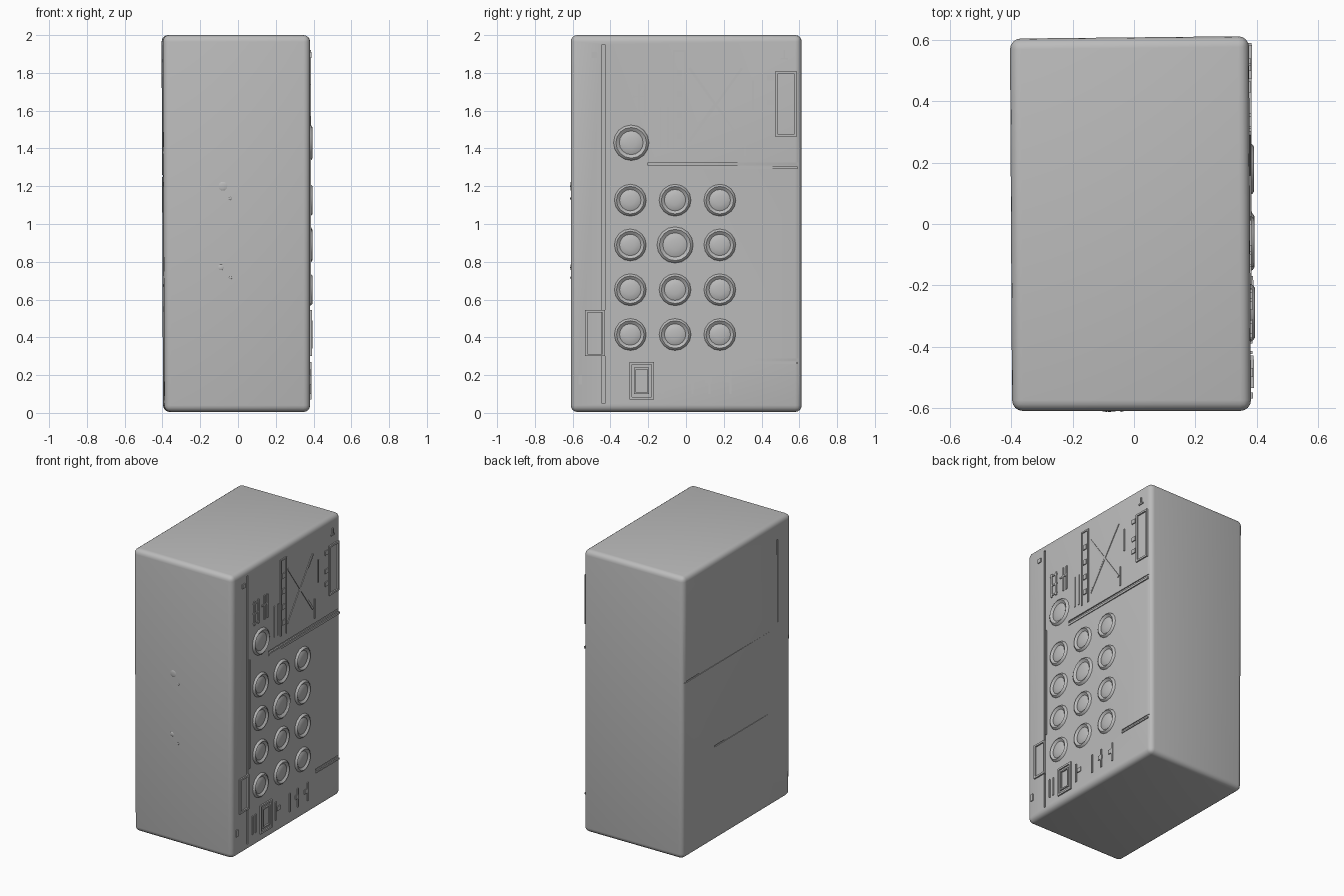
import bpy, bmesh, math
from mathutils import Vector

if "Cube" in bpy.data.objects:
    bpy.data.objects.remove(bpy.data.objects["Cube"])

grey = bpy.data.materials.new("plain grey")
grey.diffuse_color = (0.5, 0.5, 0.5, 1)
grey.use_nodes = True
grey.node_tree.nodes["Principled BSDF"].inputs["Base Color"].default_value = grey.diffuse_color


def make(name, bm, smooth=True):
    bmesh.ops.recalc_face_normals(bm, faces=bm.faces)
    me = bpy.data.meshes.new(name)
    bm.to_mesh(me)
    bm.free()
    ob = bpy.data.objects.new(name, me)
    bpy.context.collection.objects.link(ob)
    me.materials.append(grey)
    if smooth:
        bpy.ops.object.select_all(action='DESELECT')
        ob.select_set(True)
        bpy.context.view_layer.objects.active = ob
        bpy.ops.object.shade_smooth_by_angle(angle=math.radians(35))
    return ob


def box(bm, lo, hi, tilt=0.0):
    """Box between two corners, optionally turned about x."""
    vs = bmesh.ops.create_cube(bm, size=1)['verts']
    c = [(a + b) / 2 for a, b in zip(lo, hi)]
    for v in vs:
        x, y, z = [v.co[i] * (hi[i] - lo[i]) for i in range(3)]
        y, z = (y * math.cos(tilt) - z * math.sin(tilt),
                y * math.sin(tilt) + z * math.cos(tilt))
        v.co = Vector((c[0] + x, c[1] + y, c[2] + z))
    return vs


def face_x(y):
    return 0.379 - 0.006 * y


def bar(bm, y0, y1, z0, z1, h=0.006, tilt=0.0):
    """Low relief strip on the panel side."""
    x = face_x((y0 + y1) / 2)
    box(bm, (x - 0.01, y0, z0), (x + h, y1, z1), tilt)


def frame(bm, y0, y1, z0, z1, t=0.013, h=0.009):
    bar(bm, y0, y0 + t, z0, z1, h)
    bar(bm, y1 - t, y1, z0, z1, h)
    bar(bm, y0 + t, y1 - t, z0, z0 + t, h)
    bar(bm, y0 + t, y1 - t, z1 - t, z1, h)


def button(bm, y, z, r, sides=16):
    """Raised ring around a shallow domed cap, as one turned profile."""
    profile = [(1.08, -0.008), (1.0, 0.008), (0.9, 0.014), (0.8, 0.008),
               (0.7, 0.002), (0.6, 0.006), (0.3, 0.011)]
    x = face_x(y)
    rings = []
    for k, h in profile:
        rings.append([bm.verts.new((x + h,
                                    y + r * k * math.cos(2 * math.pi * i / sides),
                                    z + r * k * math.sin(2 * math.pi * i / sides)))
                      for i in range(sides)])
    for a, b in zip(rings, rings[1:]):
        for i in range(sides):
            j = (i + 1) % sides
            bm.faces.new((a[i], a[j], b[j], b[i]))
    bm.faces.new(rings[-1])
    bm.faces.new(rings[0][::-1])


# Casing: slightly skewed block with rounded edges
bm = bmesh.new()
for v in box(bm, (-0.39, -0.61, 0.005), (0.382, 0.605, 2.0)):
    if v.co.y > 0:
        v.co.x -= 0.007
    if v.co.x < 0 and v.co.z > 1:
        v.co.x -= 0.008
    if v.co.x > 0 and v.co.y > 0:
        v.co.y += 0.008
bmesh.ops.bevel(bm, geom=bm.edges[:], offset=0.035, segments=4,
                profile=0.5, affect='EDGES')
casing = make("casing", bm, False)

# Seam cutters for the two broad sides
bm = bmesh.new()
for lo, hi in [((0.371, -0.445, 0.05), (0.5, -0.43, 1.95)),
               ((0.369, -0.2, 1.31), (0.5, 0.7, 1.325)),
               ((0.369, 0.33, 0.275), (0.5, 0.7, 0.288)),
               ((-0.6, -0.46, 0.28), (-0.393, -0.445, 1.87)),
               ((-0.6, -0.5, 1.25), (-0.396, 0.7, 1.26)),
               ((-0.6, -0.35, 0.67), (-0.392, 0.25, 0.68))]:
    box(bm, lo, hi)
cutter = make("seam_cutter", bm, False)
mod = casing.modifiers.new("seams", 'BOOLEAN')
mod.operation, mod.object, mod.solver = 'DIFFERENCE', cutter, 'EXACT'
bpy.context.view_layer.objects.active = casing
casing.select_set(True)
bpy.ops.object.modifier_apply(modifier="seams")
bpy.data.objects.remove(cutter)
bpy.ops.object.select_all(action='DESELECT')
casing.select_set(True)
bpy.context.view_layer.objects.active = casing
bpy.ops.object.shade_smooth_by_angle(angle=math.radians(35))

# Keypad: three columns by four rows, plus one round knob above
bm = bmesh.new()
for row in range(4):
    for col in range(3):
        big = 0.092 if (col, row) == (1, 2) else 0.081
        button(bm, -0.295 + 0.237 * col, 0.415 + 0.237 * row, big)
make("keypad_buttons", bm)
bm = bmesh.new()
button(bm, -0.29, 1.43, 0.09)
make("round_knob", bm)

# Framed slots on the panel
bm = bmesh.new()
frame(bm, -0.535, -0.43, 0.3, 0.545)
frame(bm, -0.3, -0.17, 0.07, 0.27)
frame(bm, -0.275, -0.195, 0.1, 0.24, 0.009)
frame(bm, 0.475, 0.585, 1.46, 1.81)
make("slot_frames", bm, False)

# Raised edges beside the seams
bm = bmesh.new()
bar(bm, -0.2, 0.59, 1.29, 1.305)
bar(bm, -0.425, -0.415, 0.58, 1.35, 0.005)
bar(bm, 0.33, 0.59, 0.26, 0.27)
make("seam_ridges", bm, False)

# Upper display: border strips and crossed diagonals
bm = bmesh.new()
bar(bm, -0.07, -0.06, 1.38, 1.92)
bar(bm, -0.01, 0.0, 1.38, 1.92)
bar(bm, -0.07, 0.0, 1.91, 1.92)
for z in (1.45, 1.56, 1.67, 1.78):
    bar(bm, -0.05, -0.02, z, z + 0.035)
bar(bm, 0.35, 0.36, 1.6, 1.76)
bar(bm, 0.31, 0.318, 1.36, 1.5)
for t in (0.62, -0.62):
    bar(bm, 0.15, 0.165, 1.39, 1.87, 0.004, t)
bar(bm, 0.08, 0.092, 1.42, 1.66, 0.004, -0.62)
make("display_relief", bm, False)

# Small blank marks: upper left cluster, top corner, bottom row
bm = bmesh.new()
for y in (-0.37, -0.325, -0.255, -0.225):
    bar(bm, y, y + 0.012, 1.57, 1.74)
for z in (1.58, 1.65, 1.72):
    bar(bm, -0.375, -0.31, z, z + 0.01)
bar(bm, -0.28, -0.21, 1.67, 1.68)
for y in (-0.14, -0.1):
    bar(bm, y, y + 0.01, 1.4, 1.62, 0.004)
for z in (1.54, 1.63, 1.76):
    bar(bm, 0.43, 0.465, z, z + 0.03)
bar(bm, 0.5, 0.54, 1.87, 1.88)
bar(bm, 0.515, 0.525, 1.88, 1.92)
for y in (-0.39, -0.355, -0.13, 0.03, 0.12, 0.23):
    bar(bm, y, y + 0.011, 0.1, 0.23)
for y in (-0.11, 0.1, 0.2):
    bar(bm, y, y + 0.035, 0.16, 0.19)
bar(bm, -0.57, -0.55, 0.15, 0.2)
bar(bm, -0.5, -0.47, 1.88, 1.91)
make("small_marks", bm, False)

# Tiny bumps on the narrow front
bm = bmesh.new()
for x, z, w in [(-0.08, 1.2, 0.025), (-0.04, 1.135, 0.008),
                (-0.09, 0.77, 0.016), (-0.04, 0.715, 0.008)]:
    vs = bmesh.ops.create_uvsphere(bm, u_segments=10, v_segments=6, radius=1)['verts']
    for v in vs:
        v.co = Vector((x + v.co.x * w, -0.609 + v.co.y * 0.004, z + v.co.z * w))
make("front_bumps", bm)
